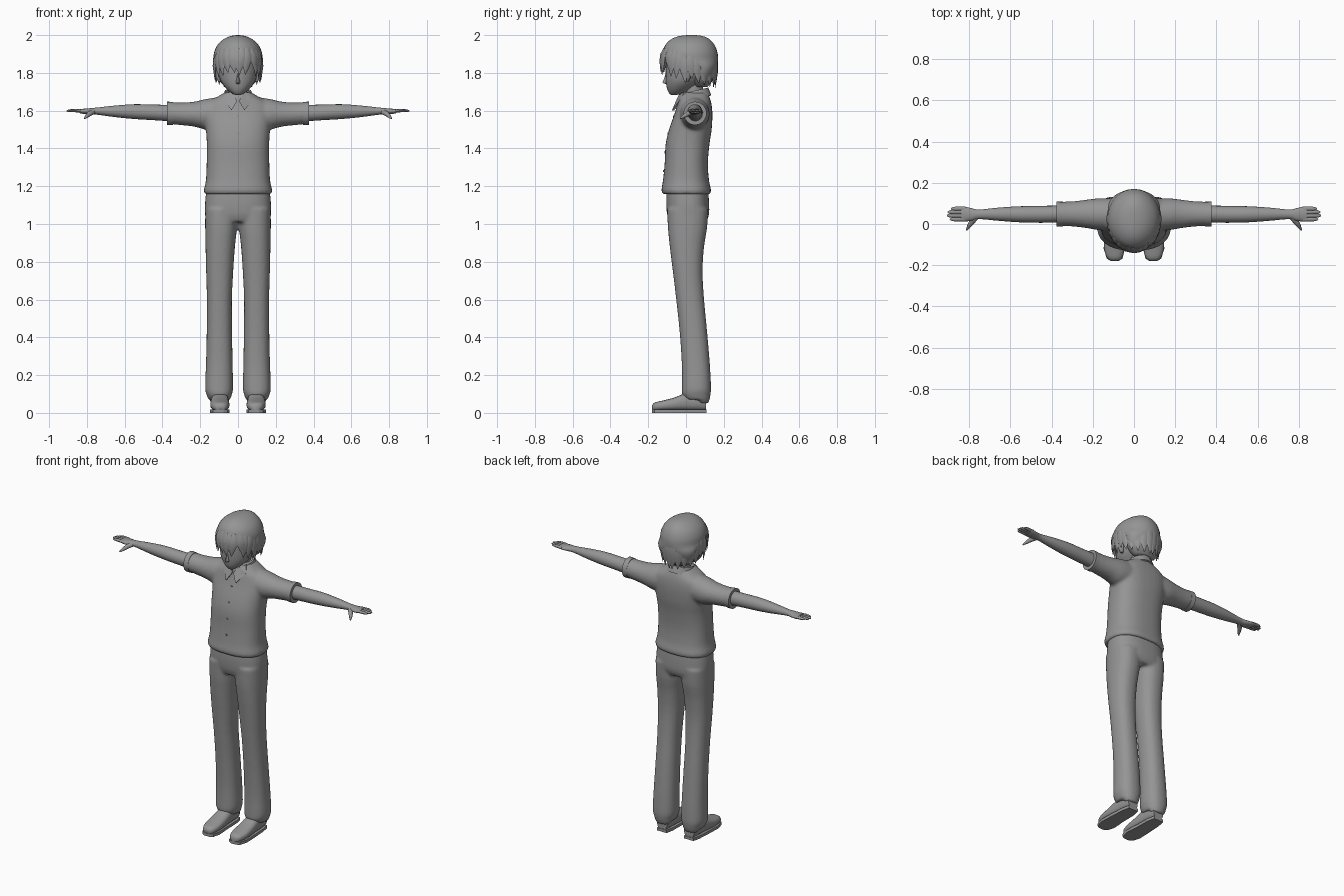
import bpy, bmesh, math
from mathutils import Vector

if "Cube" in bpy.data.objects:
    bpy.data.objects.remove(bpy.data.objects["Cube"])

grey = bpy.data.materials.new("plain grey")
grey.diffuse_color = (0.3, 0.3, 0.3, 1)
grey.use_nodes = True
grey.node_tree.nodes["Principled BSDF"].inputs["Base Color"].default_value = grey.diffuse_color


def place(axis, t, a, b):
    return {'z': (a, b, t), 'x': (t, a, b), 'y': (a, t, b)}[axis]


def loft(bm, axis, rings, n=24, power=2.0, steps=3):
    """Skin rings (t, a0, a1, b0, b1), eased between stations."""
    dense = []
    for i in range(len(rings) - 1):
        p = [rings[max(0, min(len(rings) - 1, i + k))] for k in (-1, 0, 1, 2)]
        for s in range(steps):
            u = s / steps
            dense.append([0.5 * (2*q[1] + (q[2]-q[0])*u + (2*q[0]-5*q[1]+4*q[2]-q[3])*u*u
                                 + (3*q[1]-q[0]-3*q[2]+q[3])*u**3) for q in zip(*p)])
    dense.append(rings[-1])
    loops = []
    for t, a0, a1, b0, b1 in dense:
        loop = []
        for k in range(n):
            c, s = math.cos(2*math.pi*k/n), math.sin(2*math.pi*k/n)
            ca = math.copysign(abs(c)**(2/power), c)
            sb = math.copysign(abs(s)**(2/power), s)
            loop.append(bm.verts.new(place(axis, t, (a0+a1)/2 + ca*(a1-a0)/2,
                                           (b0+b1)/2 + sb*(b1-b0)/2)))
        loops.append(loop)
    for p, q in zip(loops, loops[1:]):
        for k in range(n):
            bm.faces.new((p[k], p[(k+1) % n], q[(k+1) % n], q[k]))
    bm.faces.new(loops[0])
    bm.faces.new(loops[-1])


def tube(bm, pts, radii, n=8, flat=1.0, out=None):
    """Tapered tube along points; flat squashes it along the direction out."""
    pts = [Vector(p) for p in pts]
    loops = []
    for i, p in enumerate(pts):
        d = (pts[min(i+1, len(pts)-1)] - pts[max(i-1, 0)]).normalized()
        side = d.cross(Vector(out or (0, 0, 1))).normalized()
        up = side.cross(d)
        loops.append([bm.verts.new(p + radii[i]*(side*math.cos(2*math.pi*k/n)
                      + up*flat*math.sin(2*math.pi*k/n))) for k in range(n)])
    for p, q in zip(loops, loops[1:]):
        for k in range(n):
            bm.faces.new((p[k], p[(k+1) % n], q[(k+1) % n], q[k]))
    bm.faces.new(loops[0])
    bm.faces.new(loops[-1])


def finish(name, bm, mirror=False, fuse=0, angle=50):
    bmesh.ops.recalc_face_normals(bm, faces=bm.faces[:])
    me = bpy.data.meshes.new(name)
    bm.to_mesh(me)
    bm.free()
    me.materials.append(grey)
    ob = bpy.data.objects.new(name, me)
    bpy.context.collection.objects.link(ob)
    bpy.ops.object.select_all(action='DESELECT')
    ob.select_set(True)
    bpy.context.view_layer.objects.active = ob
    if mirror:
        ob.modifiers.new("mirror", 'MIRROR').use_clip = False
    if fuse:
        r = ob.modifiers.new("fuse", 'REMESH')
        r.mode, r.voxel_size, r.use_smooth_shade = 'VOXEL', fuse, True
        s = ob.modifiers.new("soften", 'SMOOTH')
        s.factor, s.iterations = 0.5, 5
    bpy.ops.object.shade_smooth_by_angle(angle=math.radians(angle))
    return ob


def flip(rings):
    return [(-t, a0, a1, b0, b1) for t, a0, a1, b0, b1 in rings]


# Shirt: body and both sleeves fused into one cloth
bm = bmesh.new()
loft(bm, 'z', [(z, -w, w, f, b) for z, w, f, b in [
    (1.158, .176, -.122, .128), (1.18, .181, -.13, .133), (1.23, .17, -.122, .122),
    (1.32, .166, -.113, .116), (1.42, .165, -.108, .124), (1.5, .17, -.09, .136),
    (1.58, .178, -.062, .14), (1.635, .165, -.046, .135), (1.67, .115, -.038, .125),
    (1.70, .065, -.025, .112)]], n=36, power=2.5)
sleeve = [(.08, -.035, .125, 1.50, 1.675), (.17, -.03, .125, 1.50, 1.662),
          (.23, -.02, .118, 1.515, 1.648), (.30, -.012, .11, 1.523, 1.643),
          (.372, -.01, .107, 1.53, 1.645)]
loft(bm, 'x', sleeve)
loft(bm, 'x', flip(sleeve))
finish("shirt", bm, fuse=.009)

# Sleeve cuffs
bm = bmesh.new()
loft(bm, 'x', [(.345, -.012, .108, 1.524, 1.646), (.375, -.013, .109, 1.524, 1.648)], steps=1)
finish("sleeve_cuff", bm, mirror=True)

# Trousers: hips and both legs fused
bm = bmesh.new()
loft(bm, 'z', [(1.2, -.165, .165, -.1, .115), (1.12, -.174, .174, -.105, .122),
               (1.05, -.174, .174, -.1, .122), (1.01, -.165, .165, -.085, .105)],
     n=36, power=2.5)
for s in (1, -1):
    loft(bm, 'z', [(z, s*i, s*o, f, b) for z, i, o, f, b in [
        (1.08, .0, .174, -.1, .118), (.98, .005, .174, -.096, .112),
        (.88, .016, .172, -.086, .096), (.75, .025, .169, -.07, .088),
        (.6, .032, .165, -.052, .096), (.42, .031, .166, -.033, .113),
        (.25, .028, .17, -.022, .127), (.13, .026, .174, -.022, .133),
        (.095, .033, .166, -.02, .13), (.07, .04, .158, .0, .125)]], power=2.3)
    # Low heel part of the trouser hem
    loft(bm, 'z', [(.12, s*.04, s*.16, .02, .131), (.075, s*.046, s*.152, .045, .124),
                   (.05, s*.055, s*.14, .07, .118)])
finish("trousers", bm, fuse=.009)

# Shoes: upper, sole, tongue
bm = bmesh.new()
loft(bm, 'y', [(-.18, .078, .108, .014, .04), (-.165, .058, .13, .012, .055),
               (-.12, .046, .145, .012, .066), (-.06, .046, .146, .012, .082),
               (0, .05, .142, .012, .105), (.06, .053, .138, .012, .11),
               (.105, .06, .13, .012, .1)], n=20, power=2.6)
finish("shoe_upper", bm, mirror=True)
bm = bmesh.new()
outline = [(.076, -.18), (.056, -.168), (.044, -.12), (.05, -.04), (.052, .06), (.062, .108),
           (.128, .108), (.138, .06), (.144, -.04), (.147, -.12), (.132, -.168), (.112, -.18)]
low, top = [[bm.verts.new((x, y, z)) for x, y in outline] for z in (0, .018)]
for k in range(12):
    j = (k+1) % 12
    bm.faces.new((low[k], low[j], top[j], top[k]))
bm.faces.new(low)
bm.faces.new(top)
finish("shoe_sole", bm, mirror=True, angle=30)

# Bare arms
bm = bmesh.new()
loft(bm, 'x', [(.33, .008, .09, 1.542, 1.63), (.45, .006, .088, 1.55, 1.632),
               (.55, .008, .086, 1.556, 1.634), (.65, .015, .08, 1.566, 1.627),
               (.75, .024, .07, 1.579, 1.616), (.785, .016, .076, 1.58, 1.613),
               (.82, .012, .084, 1.583, 1.61), (.84, .014, .083, 1.587, 1.608)], n=20)
finish("arm", bm, mirror=True)

# Fingers and thumb
bm = bmesh.new()
for y, tip in [(.023, .893), (.041, .907), (.058, .903), (.074, .887)]:
    tube(bm, [(.82, y, 1.598), (.86, y, 1.6), (tip-.012, y, 1.6), (tip, y, 1.598)],
         [.0105, .0105, .009, .004], flat=.8)
tube(bm, [(.765, .035, 1.594), (.785, .012, 1.585), (.80, -.01, 1.571), (.812, -.03, 1.559)],
     [.014, .014, .01, .004])
finish("fingers", bm, mirror=True)

# Neck
bm = bmesh.new()
loft(bm, 'z', [(1.62, -.055, .055, -.015, .1), (1.69, -.048, .048, -.005, .09),
               (1.76, -.05, .05, -.005, .09)])
finish("neck", bm)

# Face
bm = bmesh.new()
loft(bm, 'z', [(z, -w, w, f, b) for z, w, f, b in [
    (1.683, .014, -.078, -.05), (1.692, .032, -.089, -.015), (1.715, .06, -.1, .03),
    (1.75, .088, -.106, .08), (1.79, .102, -.108, .12), (1.84, .108, -.107, .14),
    (1.91, .105, -.1, .14)]], n=32, power=2.1)
finish("face", bm)
bm = bmesh.new()
loft(bm, 'z', [(1.742, -.009, .009, -.108, -.095), (1.749, -.011, .011, -.124, -.095),
               (1.775, -.007, .007, -.114, -.095), (1.8, -.004, .004, -.108, -.095)], n=8)
finish("nose", bm)

# Ears
bm = bmesh.new()
loft(bm, 'z', [(1.755, .09, .105, .0, .015), (1.775, .09, .117, -.008, .025),
               (1.81, .09, .122, -.01, .033), (1.828, .095, .115, .0, .025)], n=10)
finish("ear", bm, mirror=True)

# Hair cap
bm = bmesh.new()
loft(bm, 'z', [(z, -w, w, f, b) for z, w, f, b in [
    (1.725, .06, .05, .112), (1.75, .092, .03, .135), (1.79, .115, .015, .153),
    (1.835, .125, .0, .166), (1.872, .129, -.11, .17), (1.91, .126, -.122, .166),
    (1.95, .107, -.108, .15), (1.98, .073, -.075, .122), (1.995, .038, -.035, .088),
    (2.0, .008, .01, .05)]], n=36)
finish("hair_cap", bm)


def lock(bm, deg, low, width, sweep=0, high=1.93):
    """One pointed lock of hair hanging over the head at an angle from the front."""
    pts = []
    for u in (0, .25, .5, .75, 1):
        z = high + (low - high)*u
        a = math.radians(deg + sweep*u)
        r = 1 - .5*max(0, (z - 1.87)/.13)**2 - .55*max(0, 1.82 - z)
        y = -math.cos(a)
        pts.append((.126*r*math.sin(a), .02 + (.153 if y < 0 else .142)*r*y, z))
    a = math.radians(deg + sweep/2)
    tube(bm, pts, [width*.5, width*.95, width, width*.6, .001], n=6, flat=.3,
         out=(math.sin(a), -math.cos(a), 0))


# Fringe over the brow
bm = bmesh.new()
for deg, low, w, sw in [(-62, 1.775, .026, 6), (-48, 1.785, .026, 8), (-33, 1.8, .026, 8),
                        (-17, 1.8, .026, 9), (-3, 1.79, .026, 7), (11, 1.805, .026, -6),
                        (25, 1.79, .026, -7), (40, 1.8, .026, 8), (54, 1.78, .026, -6),
                        (66, 1.77, .026, -5)]:
    lock(bm, deg, low, w, sw)
finish("hair_fringe", bm, angle=35)

# Side and nape locks
bm = bmesh.new()
for deg, low, w in [(76, 1.745, .024), (90, 1.77, .028), (105, 1.745, .028),
                    (120, 1.735, .03), (137, 1.725, .03), (154, 1.72, .03), (171, 1.715, .03)]:
    lock(bm, deg, low, w, 5, 1.9)
finish("hair_side_locks", bm, mirror=True, angle=35)

# Collar: standing band, then folded front wings
bm = bmesh.new()
rows = []
for grow, lift in [(0, .03), (.012, .034), (.028, -.006), (.02, -.01)]:
    row = []
    for k in range(21):
        a = math.radians(-155 + 15.5*k)
        rise = 1.688 - .018*(1 - math.cos(a))
        row.append(bm.verts.new(((.058+grow)*math.sin(a), .04 + (.066+grow)*math.cos(a), rise+lift)))
    rows.append(row)
for p, q in zip(rows, rows[1:]):
    for k in range(20):
        bm.faces.new((p[k], p[k+1], q[k+1], q[k]))
finish("collar_band", bm)
bm = bmesh.new()
wing = [(.004, -.045, 1.652), (.034, -.066, 1.602), (.08, -.02, 1.662), (.06, .0, 1.7), (.025, -.03, 1.684)]
front, back = [[bm.verts.new((x, y+d, z)) for x, y, z in wing] for d in (-.008, .004)]
bm.faces.new(front)
bm.faces.new(back)
for k in range(5):
    bm.faces.new((front[k], front[(k+1) % 5], back[(k+1) % 5], back[k]))
finish("collar_wing", bm, mirror=True, angle=30)

# Shirt buttons
bm = bmesh.new()
for z, y in [(1.28, -.117), (1.38, -.111), (1.48, -.094), (1.57, -.066)]:
    loft(bm, 'y', [(y-.004, -.006, .006, z-.006, z+.006), (y+.012, -.006, .006, z-.006, z+.006)],
         n=10, steps=1)
finish("buttons", bm)
